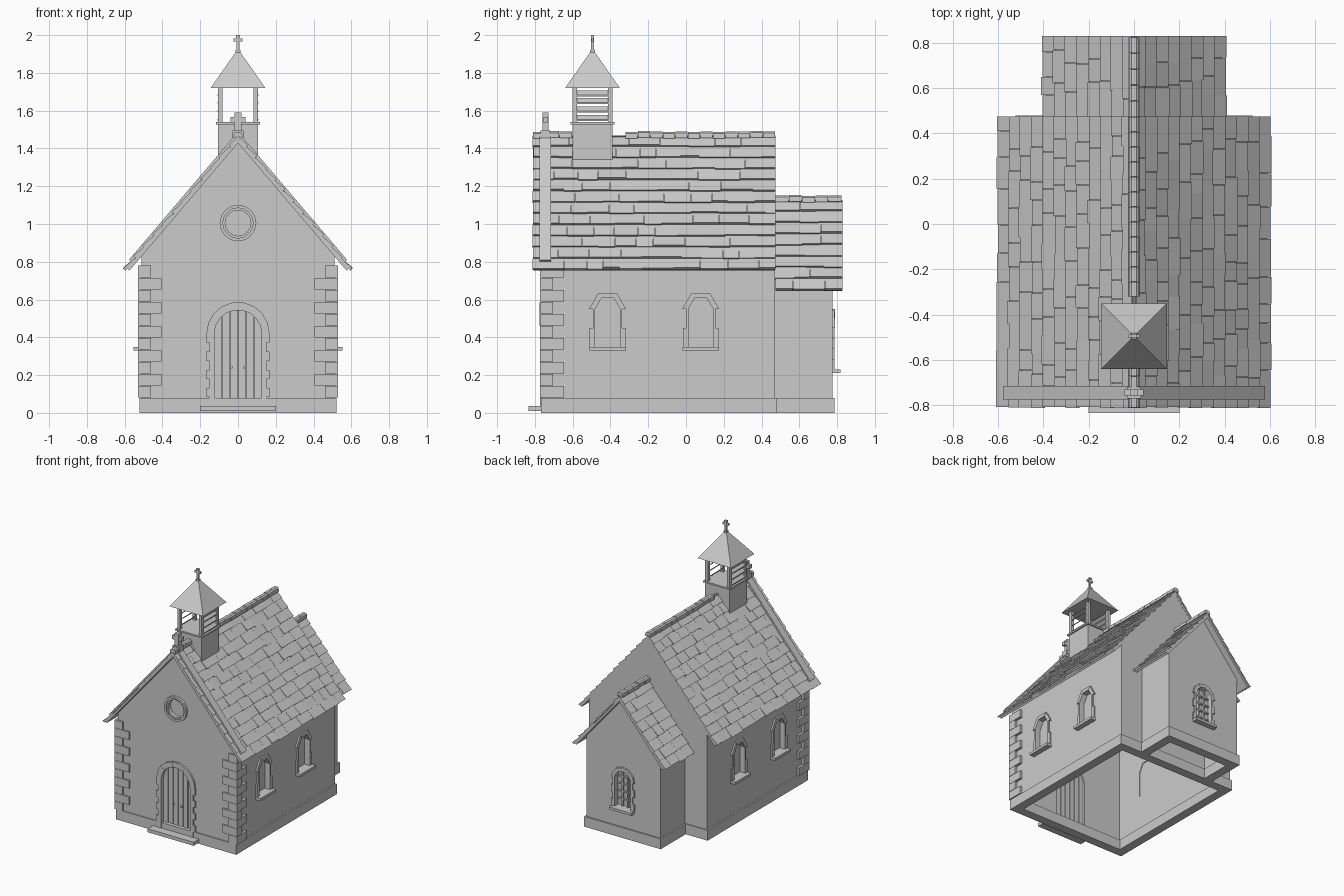
import bpy, bmesh, math, random
from mathutils import Matrix

if "Cube" in bpy.data.objects:
    bpy.data.objects.remove(bpy.data.objects["Cube"])

random.seed(4)
stone = bpy.data.materials.new("grey_stone")
stone.diffuse_color = (0.6, 0.6, 0.6, 1)
stone.use_nodes = True
stone.node_tree.nodes["Principled BSDF"].inputs["Base Color"].default_value = stone.diffuse_color

SLOPE = math.atan(1.175)
CA, SA = math.cos(SLOPE), math.sin(SLOPE)


class Part:
    """Collects boxes and prisms into one object."""

    def __init__(self):
        self.bm = bmesh.new()

    def prism(self, pts, y0, y1):
        # (x, z) outline extruded along y
        a = [self.bm.verts.new((x, y0, z)) for x, z in pts]
        b = [self.bm.verts.new((x, y1, z)) for x, z in pts]
        self.bm.faces.new(a)
        self.bm.faces.new(b[::-1])
        for i in range(len(a)):
            j = (i + 1) % len(a)
            self.bm.faces.new((a[j], a[i], b[i], b[j]))

    def box(self, x0, x1, y0, y1, z0, z1):
        self.prism([(x0, z0), (x1, z0), (x1, z1), (x0, z1)], y0, y1)

    def done(self, name, m=Matrix()):
        bmesh.ops.transform(self.bm, matrix=m, verts=self.bm.verts)
        bmesh.ops.recalc_face_normals(self.bm, faces=self.bm.faces)
        me = bpy.data.meshes.new(name)
        self.bm.to_mesh(me)
        self.bm.free()
        me.materials.append(stone)
        ob = bpy.data.objects.new(name, me)
        bpy.context.collection.objects.link(ob)
        return ob


def cut(ob, cutter):
    mod = ob.modifiers.new("cut", 'BOOLEAN')
    mod.operation, mod.solver, mod.object = 'DIFFERENCE', 'EXACT', cutter
    bpy.context.view_layer.objects.active = ob
    bpy.ops.object.modifier_apply(modifier=mod.name)
    bpy.data.objects.remove(cutter)


def solid(pts, y0, y1, name, m=Matrix()):
    p = Part()
    p.prism(pts, y0, y1)
    return p.done(name, m)


def gable(w, apex, base):
    return [(-w, base), (w, base), (w, apex - w * 1.175), (0, apex), (-w, apex - w * 1.175)]


def arc(r, zc, n, a0=0.0, a1=math.pi):
    return [(r * math.cos(a0 + (a1 - a0) * i / n), zc + r * math.sin(a0 + (a1 - a0) * i / n))
            for i in range(n + 1)]


def arch(w, z0, zc, n):
    return [(-w, z0), (w, z0)] + arc(w, zc, n)


def place(x, y, deg):
    # local -y becomes the outward wall direction
    return Matrix.Translation((x, y, 0)) @ Matrix.Rotation(math.radians(deg), 4, 'Z')


# hollow walls
nave = solid(gable(0.51, 1.435, 0.01), -0.76, 0.47, "nave_walls")
cut(nave, solid(gable(0.46, 1.37, -0.1), -0.71, 0.42, "cutter"))
chancel = solid(gable(0.32, 1.09, 0.01), 0.465, 0.775, "chancel_walls")
cut(chancel, solid(gable(0.27, 1.03, -0.1), 0.40, 0.725, "cutter"))

# plinth rings
for name, w, y0, y1 in (("nave_plinth", 0.522, -0.768, 0.478), ("chancel_plinth", 0.332, 0.478, 0.787)):
    t = 0.07
    p = Part()
    for s in (-1, 1):
        p.box(min(s * w, s * (w - t)), max(s * w, s * (w - t)), y0, y1, 0, 0.08)
    p.box(-w + t, w - t, y1 - t, y1, 0, 0.08)
    if y0 < 0:
        p.box(-w + t, w - t, y0, y0 + t, 0, 0.08)
    p.done(name)


def surround(p, w, outer, widths, z0, zc, n, depth):
    # jamb blocks stacked up to the spring line, then arch stones
    h = (zc - z0) / len(widths)
    for i, wo in enumerate(widths):
        for s in (-1, 1):
            p.box(min(s * w, s * wo), max(s * w, s * wo), -depth, 0.03, z0 + i * h, z0 + i * h + h)
    a, b = arc(w, zc, n), arc(outer, zc, n)
    for i in range(n):
        p.prism([a[i], b[i], b[i + 1], a[i + 1]], -depth - 0.002 * (i % 2), 0.03)


def window(name, wall, m, w, z0, zc, n, widths, outer, bars):
    cut(wall, solid(arch(w + 0.005, z0, zc, n), -0.1, 0.1, "cutter", m))
    p = Part()
    surround(p, w, outer, widths, z0, zc, n, 0.012)
    p.box(-0.097, 0.097, -0.042, 0.03, z0 - 0.02, z0)
    p.done(name + "_surround", m)
    p = Part()
    p.prism(arch(w + 0.004, z0, zc, n), 0.035, 0.045)
    if bars:
        for x in (-w / 3, w / 3):
            p.box(x - 0.005, x + 0.005, 0.018, 0.036, z0, zc + w * 0.9)
        for k in range(1, 5):
            z = z0 + k * 0.058
            p.box(-w, w, 0.02, 0.036, z - 0.005, z + 0.005)
    p.done(name + "_pane", m)


for side, x, deg in (("right", 0.51, 90), ("left", -0.51, -90)):
    for pos, y in (("front", -0.415), ("rear", 0.078)):
        window(f"{side}_{pos}_window", nave, place(x, y, deg), 0.066, 0.35, 0.55, 3,
               (0.095, 0.077), 0.098, False)
window("chancel_window", chancel, place(0, 0.775, 180), 0.07, 0.23, 0.45, 6,
       (0.1, 0.085, 0.1, 0.085), 0.1, True)

# door, stone surround and step
front = place(0, -0.76, 0)
cut(nave, solid(arch(0.13, 0.035, 0.42, 12), -0.1, 0.1, "cutter", front))
p = Part()
surround(p, 0.125, 0.167, (0.15, 0.168) * 4, 0.035, 0.42, 9, 0.014)
p.done("door_surround", front)
p = Part()
for i in range(6):
    x0, x1 = -0.128 + i * 0.0427, -0.128 + (i + 1) * 0.0427
    top = [(x, 0.42 + math.sqrt(0.129 ** 2 - x * x)) for x in (x1 - 0.002, (x0 + x1) / 2, x0 + 0.002)]
    p.prism([(x0 + 0.002, 0.035), (x1 - 0.002, 0.035)] + top, 0.018 + 0.003 * (i % 2), 0.04)
for s in (-1, 1):
    p.box(s * 0.035 - 0.006, s * 0.035 + 0.006, 0.005, 0.022, 0.235, 0.247)
p.done("door_leaves", front)
p = Part()
p.box(-0.2, 0.2, -0.835, -0.75, 0.01, 0.037)
p.done("door_step")

# round gable window
RZ = 1.005
cut(nave, solid(arc(0.075, RZ, 16, 0, math.tau)[:-1], -0.1, 0.1, "cutter", front))
p = Part()
for r0, r1, d in ((0.068, 0.082, 0.01), (0.08, 0.097, 0.02)):
    a, b = arc(r0, RZ, 16, 0, math.tau), arc(r1, RZ, 16, 0, math.tau)
    for i in range(16):
        p.prism([a[i], b[i], b[i + 1], a[i + 1]], -d, 0.02)
p.done("round_window_frame", front)
solid(arc(0.076, RZ, 16, 0, math.tau)[:-1], 0.02, 0.035, "round_window_pane", front)

# alternating corner quoins at the front
p = Part()
h = 0.7 / 11
for i in range(11):
    fx, sy = (0.46, -0.645) if i % 2 == 0 else (0.405, -0.705)
    z0, z1 = 0.08 + i * h + 0.001, 0.08 + (i + 1) * h - 0.001
    for s in (-1, 1):
        p.box(min(s * fx, s * 0.53), max(s * fx, s * 0.53), -0.772, -0.74, z0, z1)
        p.box(min(s * 0.49, s * 0.53), max(s * 0.49, s * 0.53), -0.74, sy, z0, z1)
p.done("quoins")


def on_slope(s, apex, pts):
    # (distance down slope, height above slope) to (x, z)
    return [(s * (d * CA + n * SA), apex - d * SA + n * CA) for d, n in pts]


def roof(name, half, apex, y0, y1, rows):
    length = half / CA
    p = Part()
    for s in (-1, 1):
        tip = (0, apex - 0.012 / CA), (0, apex - 0.03 / CA)
        eave = on_slope(s, apex, [(length - 0.012, -0.03), (length - 0.012, -0.012)])
        p.prism([*tip, *eave], y0 + 0.004, y1 - 0.004)
    p.done(name + "_deck")
    p = Part()
    step = length / rows
    for s in (-1, 1):
        for r in range(rows):
            y = y0 + random.uniform(-0.003, 0.003)
            while y < y1 - 0.01:
                nxt = y + random.uniform(0.08, 0.17)
                if nxt > y1 - 0.05:
                    nxt = y1
                d0, d1 = r * step, (r + 1) * step + random.uniform(-0.006, 0.004)
                n = random.uniform(-0.002, 0.005)
                p.prism(on_slope(s, apex, [(d0, -0.014), (d1, -0.014), (d1, n), (d0, -0.008)]),
                        y, nxt - 0.0015)
                y = nxt
    p.done(name + "_shingles")


def ridge(name, apex, y0, y1):
    p = Part()
    k = max(1, round((y1 - y0) / 0.065))
    for i in range(k):
        a, b = y0 + (y1 - y0) * i / k, y0 + (y1 - y0) * (i + 1) / k
        j = random.uniform(-0.002, 0.003)
        z = apex + 0.014 + j
        p.prism([(-0.024, z - 0.034), (0, z - 0.022), (0.024, z - 0.034), (0.022, z - 0.008),
                 (0.012, z), (-0.012, z), (-0.022, z - 0.008)], a, b - 0.003)
    p.done(name)


roof("nave_roof", 0.605, 1.475, -0.81, 0.475, 12)
roof("chancel_roof", 0.405, 1.132, 0.472, 0.83, 8)
ridge("nave_ridge", 1.475, -0.32, 0.475)
ridge("front_ridge", 1.475, -0.81, -0.6)
ridge("chancel_ridge", 1.137, 0.475, 0.825)

# raised coping along the front gable
p = Part()
for s in (-1, 1):
    p.prism(on_slope(s, 1.475, [(0.015, -0.01), (0.88, -0.01), (0.88, 0.009), (0.015, 0.009)]), -0.775, -0.715)
p.done("gable_coping")

# gable cross
p = Part()
p.box(-0.03, 0.03, -0.77, -0.72, 1.455, 1.495)
p.box(-0.018, 0.018, -0.76, -0.727, 1.49, 1.59)
for s in (-1, 1):
    p.box(min(s * 0.018, s * 0.041), max(s * 0.018, s * 0.041), -0.757, -0.73, 1.537, 1.567)
p.done("gable_cross")

# bell turret
turret = Matrix.Translation((0, -0.495, 0))
p = Part()
p.box(-0.107, 0.107, -0.107, 0.107, 1.33, 1.53)
p.box(-0.117, 0.117, -0.117, 0.117, 1.528, 1.54)
p.done("turret_base", turret)
p = Part()
for sx in (-1, 1):
    for sy in (-1, 1):
        x, y = sx * 0.094, sy * 0.094
        p.box(x - 0.012, x + 0.012, y - 0.012, y + 0.012, 1.538, 1.72)
p.done("turret_posts", turret)
p = Part()
for s in (-1, 1):
    for z in (1.56, 1.605, 1.65, 1.69):
        p.prism([(s * 0.108, z - 0.014), (s * 0.108, z - 0.006), (s * 0.082, z + 0.016), (s * 0.082, z + 0.008)],
                -0.085, 0.085)
p.done("turret_louvres", turret)

bm = bmesh.new()
bmesh.ops.create_cone(bm, cap_ends=True, segments=4, radius1=0.145 * math.sqrt(2), radius2=0.012, depth=0.195,
                      matrix=Matrix.Translation((0, 0, 1.8175)) @ Matrix.Rotation(math.pi / 4, 4, 'Z'))
p = Part()
p.bm.free()
p.bm = bm
p.done("turret_roof", turret)

# finial cross on the turret
p = Part()
p.box(-0.013, 0.013, -0.013, 0.013, 1.905, 1.92)
p.box(-0.007, 0.007, -0.007, 0.007, 1.915, 2.0)
p.box(-0.025, 0.025, -0.0065, 0.0065, 1.966, 1.982)
p.box(-0.011, 0.011, -0.009, 0.009, 1.988, 2.0)
p.done("turret_cross", turret)
